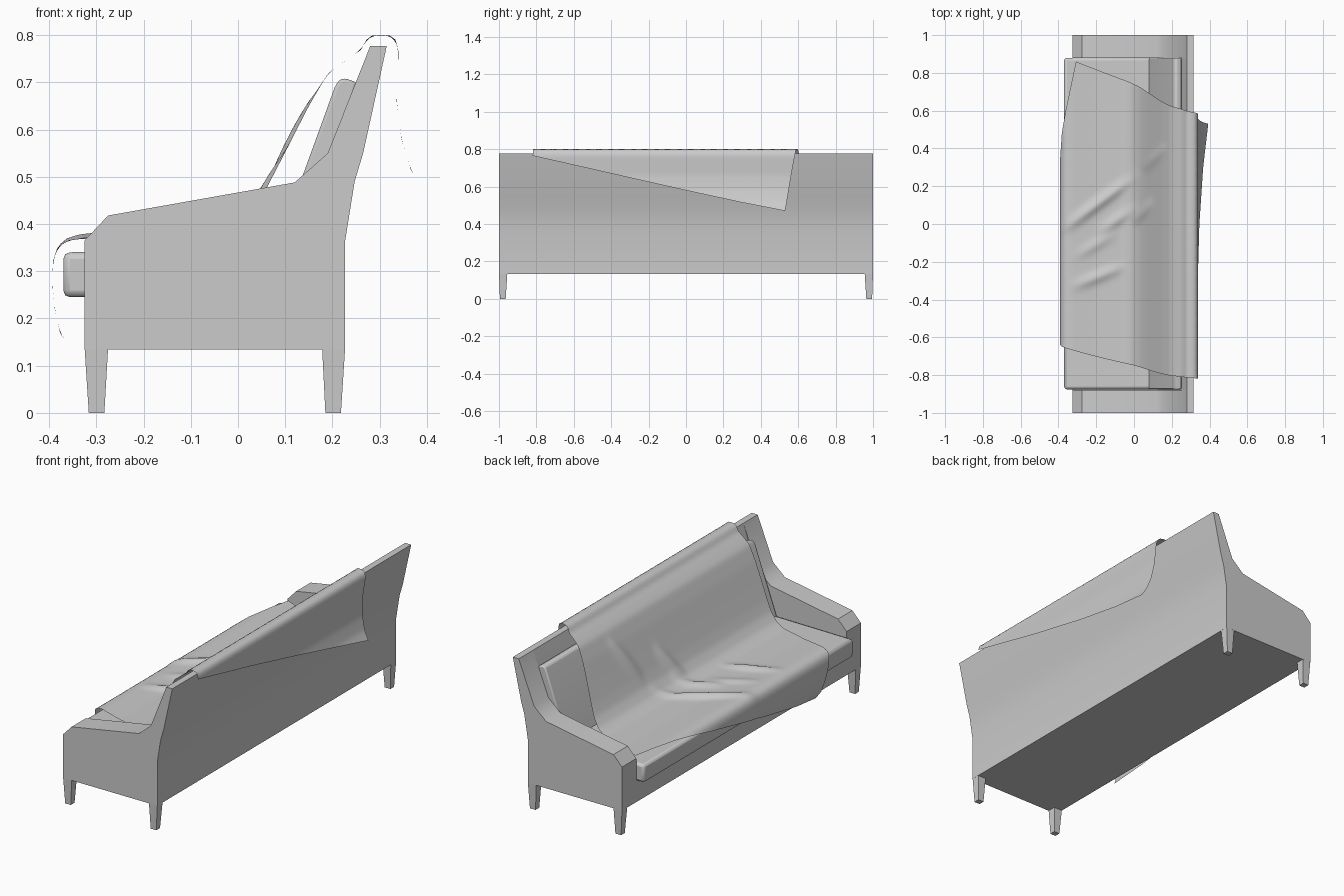
import bpy, bmesh, math
from mathutils import Vector

if "Cube" in bpy.data.objects:
    bpy.data.objects.remove(bpy.data.objects["Cube"])


def finish(name, bm, bevel=0.0, segments=2, angle=35):
    bmesh.ops.recalc_face_normals(bm, faces=bm.faces)
    mesh = bpy.data.meshes.new(name)
    bm.to_mesh(mesh)
    bm.free()
    ob = bpy.data.objects.new(name, mesh)
    bpy.context.collection.objects.link(ob)
    if bevel:
        mod = ob.modifiers.new("soft_edges", 'BEVEL')
        mod.width, mod.segments = bevel, segments
        mod.limit_method, mod.angle_limit = 'ANGLE', math.radians(35)
    bpy.ops.object.select_all(action='DESELECT')
    bpy.context.view_layer.objects.active = ob
    ob.select_set(True)
    bpy.ops.object.shade_smooth_by_angle(angle=math.radians(angle))
    return ob


def extrude_profile(name, profile, y0, y1, **kw):
    """Extrude an x,z outline along y."""
    bm = bmesh.new()
    face = bm.faces.new([bm.verts.new((x, y0, z)) for x, z in profile])
    new = bmesh.ops.extrude_face_region(bm, geom=[face])['geom']
    verts = [g for g in new if isinstance(g, bmesh.types.BMVert)]
    bmesh.ops.translate(bm, verts=verts, vec=(0, y1 - y0, 0))
    return finish(name, bm, **kw)


def leg(name, x0, x1, b0, b1, side):
    bm = bmesh.new()
    rings = []
    for z, xa, xb, ya, yb in ((0.14, x0, x1, 0.955, 1.0), (0, b0, b1, 0.964, 0.995)):
        rings.append([bm.verts.new((x, side * y, z))
                      for x, y in ((xa, ya), (xb, ya), (xb, yb), (xa, yb))])
    for r in rings:
        bm.faces.new(r)
    for i in range(4):
        j = (i + 1) % 4
        bm.faces.new((rings[0][i], rings[0][j], rings[1][j], rings[1][i]))
    finish(name, bm)


# frame: two winged arms joined by a base and back panel
back_edge = [(0.28, 0.777), (0.315, 0.777), (0.265, 0.55), (0.247, 0.49),
             (0.227, 0.365), (0.227, 0.134)]
arm = [(-0.325, 0.134), (-0.325, 0.365), (-0.275, 0.418), (0.12, 0.488), (0.19, 0.55)] + back_edge
frame = [(-0.325, 0.134), (-0.325, 0.25), (0.13, 0.25), (0.2, 0.55)] + back_edge
extrude_profile("base_and_back", frame, -0.88, 0.88)
for side, label in ((1, "left"), (-1, "right")):
    extrude_profile(label + "_arm", arm, side * 0.88, side * 1.0)
    leg(label + "_front_leg", -0.325, -0.275, -0.316, -0.283, side)
    leg(label + "_back_leg", 0.178, 0.227, 0.185, 0.218, side)

# cushions
extrude_profile("seat_cushion", [(-0.37, 0.245), (-0.37, 0.34), (0.15, 0.345), (0.15, 0.245)],
                -0.875, 0.88, bevel=0.014)
extrude_profile("back_cushion", [(0.078, 0.34), (0.205, 0.69), (0.213, 0.704), (0.225, 0.709),
                                 (0.252, 0.70), (0.15, 0.34)], -0.875, 0.88, bevel=0.008)

# blanket: a skewed sheet laid over the seat, back and rear
path = [Vector(p) for p in (
    (-0.355, 0.135), (-0.377, 0.17), (-0.388, 0.22), (-0.393, 0.27), (-0.392, 0.32), (-0.382, 0.35),
    (-0.362, 0.365), (-0.33, 0.369), (-0.2, 0.362), (-0.06, 0.365), (-0.01, 0.385),
    (0.03, 0.425), (0.06, 0.475), (0.1, 0.552), (0.15, 0.65), (0.19, 0.718), (0.225, 0.745),
    (0.26, 0.768), (0.272, 0.79), (0.285, 0.8), (0.32, 0.8), (0.334, 0.79), (0.34, 0.765),
    (0.336, 0.66), (0.346, 0.58), (0.366, 0.515), (0.393, 0.47))]
dist = [0.0]
for a, b in zip(path, path[1:]):
    dist.append(dist[-1] + (b - a).length)


def on_path(s):
    for i in range(len(path) - 1):
        if s <= dist[i + 1] or i == len(path) - 2:
            return path[i].lerp(path[i + 1], (s - dist[i]) / (dist[i + 1] - dist[i]))


# wrinkles: start x,y  end x,y  height
wrinkles = [(-0.40, -0.05, 0.03, 0.27, 0.024), (-0.34, -0.34, -0.04, -0.22, 0.018),
            (-0.2, -0.06, 0.02, 0.1, 0.016), (0.0, 0.0, 0.1, 0.13, 0.016),
            (-0.32, -0.18, -0.08, -0.04, 0.012), (0.05, 0.28, 0.17, 0.42, 0.014)]


def wrinkle(x, y):
    h = 0
    for ax, ay, bx, by, amp in wrinkles:
        d = Vector((bx - ax, by - ay))
        p = Vector((x - ax, y - ay))
        t = p.dot(d) / d.length_squared
        if 0 < t < 1:
            across = (p.x * d.y - p.y * d.x) / d.length
            h += amp * math.sin(math.pi * t) * math.exp(-(across / 0.022) ** 2)
    return h


nu, nv = 90, 80
s_a, s_c, s_d = dist[6] + 0.055, dist[22], dist[-1]
bm = bmesh.new()
grid = []
for i in range(nu + 1):
    u = i / nu
    row = []
    for j in range(nv + 1):
        v = j / nv                     # 0 at right edge, 1 at left edge
        s = (1 - u) * s_a * v + u * (s_c + (s_d - s_c) * v)
        y = (1 - u) * (-0.58 + 1.44 * v) + u * (-0.82 + 1.35 * v)
        y -= 0.045 * math.sin(math.pi * u)
        p = on_path(s)
        h = wrinkle(p.x, y) if p.x < 0.2 else 0
        row.append(bm.verts.new((p.x - 0.3 * h * (p.x > 0), y, p.y + h)))
    grid.append(row)
for i in range(nu):
    for j in range(nv):
        bm.faces.new((grid[i][j], grid[i + 1][j], grid[i + 1][j + 1], grid[i][j + 1]))
bmesh.ops.smooth_vert(bm, verts=[v for v in bm.verts if not v.is_boundary], factor=0.5,
                      use_axis_x=True, use_axis_y=True, use_axis_z=True)
finish("blanket", bm, angle=70)
